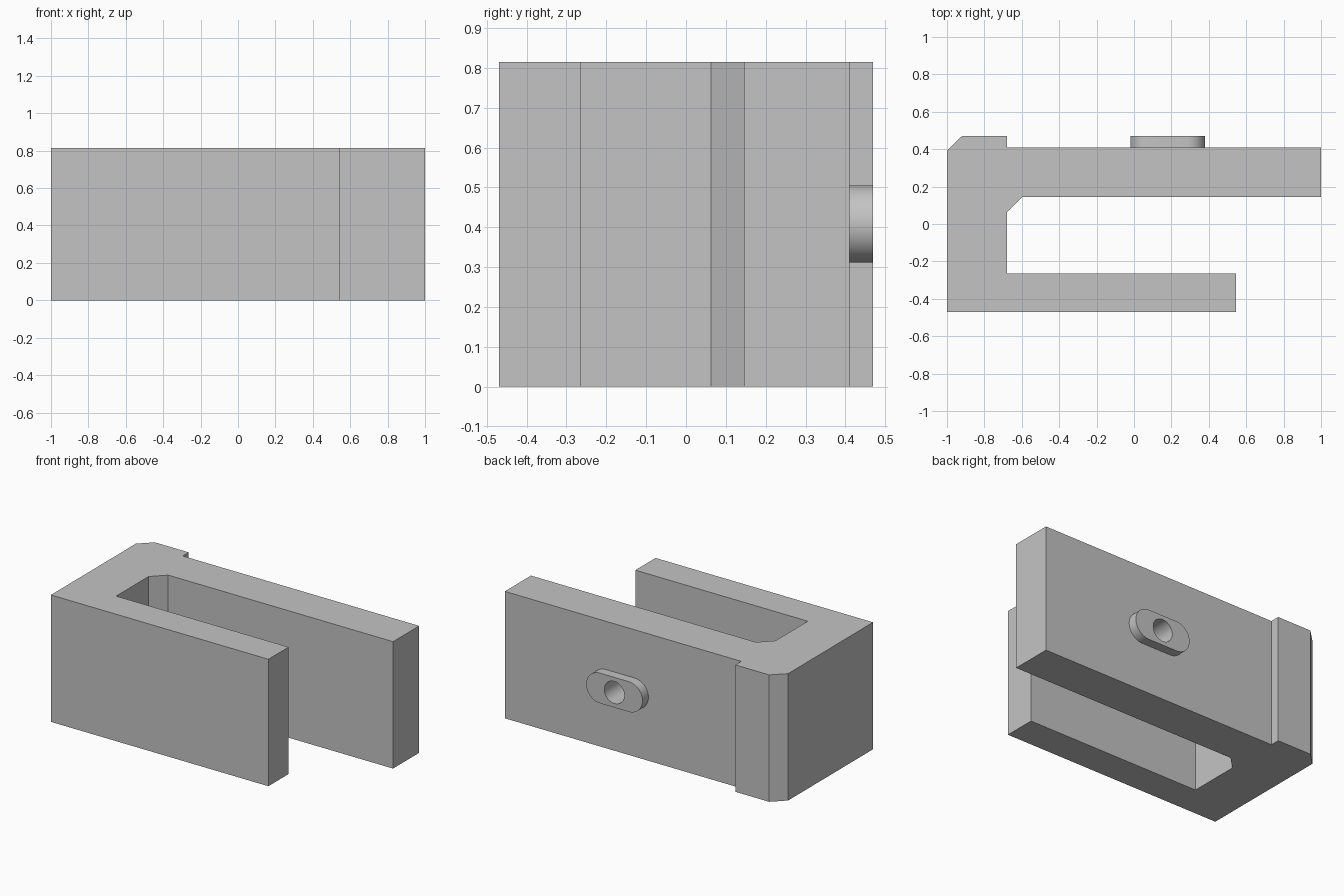
import bpy, bmesh, math
from mathutils import Matrix

cube = bpy.data.objects.get("Cube")
if cube:
    bpy.data.objects.remove(cube, do_unlink=True)

HEIGHT = 0.815
BOSS_X, BOSS_Z = 0.18, 0.408
BOSS_RADIUS, BOSS_HALF_STRAIGHT = 0.097, 0.103
HOLE_RADIUS = 0.071

grey = bpy.data.materials.new("plain grey")
grey.use_nodes = True
colour = (0.55, 0.55, 0.55, 1)
grey.diffuse_color = colour
grey.node_tree.nodes["Principled BSDF"].inputs["Base Color"].default_value = colour


def extrude(name, outline, depth, matrix=Matrix()):
    """Extrude a flat outline along its local z axis, then place it."""
    bm = bmesh.new()
    face = bm.faces.new([bm.verts.new((x, y, 0)) for x, y in outline])
    top = bmesh.ops.extrude_face_region(bm, geom=[face])["geom"]
    moved = [v for v in top if isinstance(v, bmesh.types.BMVert)]
    bmesh.ops.translate(bm, verts=moved, vec=(0, 0, depth))
    bm.transform(matrix)
    bmesh.ops.recalc_face_normals(bm, faces=bm.faces)
    mesh = bpy.data.meshes.new(name)
    bm.to_mesh(mesh)
    bm.free()
    mesh.materials.append(grey)
    obj = bpy.data.objects.new(name, mesh)
    bpy.context.collection.objects.link(obj)
    return obj


def arc(cx, radius, start, end, steps):
    angles = [start + (end - start) * i / steps for i in range(steps + 1)]
    return [(cx + radius * math.cos(a), radius * math.sin(a)) for a in angles]


def facing_back(y):
    """Outline plane upright, extruding towards +y."""
    return Matrix.Translation((BOSS_X, y, BOSS_Z)) @ Matrix.Rotation(-math.pi / 2, 4, "X")


# U-shaped body with unequal arms, chamfered corners and a raised rear lip
body = extrude("clamp_body", [
    (-1, -0.47), (0.545, -0.47), (0.545, -0.265), (-0.68, -0.265),
    (-0.68, 0.063), (-0.598, 0.145), (1, 0.145), (1, 0.41),
    (-0.68, 0.41), (-0.68, 0.47), (-0.92, 0.47), (-1, 0.392)], HEIGHT)

# Rounded slot-shaped boss on the rear arm
quarter = math.pi / 2
slot = (arc(BOSS_HALF_STRAIGHT, BOSS_RADIUS, -quarter, quarter, 24)
        + arc(-BOSS_HALF_STRAIGHT, BOSS_RADIUS, quarter, 3 * quarter, 24))
boss = extrude("slot_boss", slot, 0.07, facing_back(0.40))

# Round hole through the boss and the rear arm
circle = arc(0, HOLE_RADIUS, 0, 2 * math.pi, 48)[:-1]
cutter = extrude("hole_cutter", circle, 0.5, facing_back(0.05))
cutter.hide_render = True

for obj in (body, boss):
    cut = obj.modifiers.new("hole", "BOOLEAN")
    cut.operation = "DIFFERENCE"
    cut.solver = "EXACT"
    cut.object = cutter
    bpy.ops.object.select_all(action="DESELECT")
    obj.select_set(True)
    bpy.context.view_layer.objects.active = obj
    bpy.ops.object.modifier_apply(modifier=cut.name)
    bpy.ops.object.shade_smooth_by_angle(angle=math.radians(30))

bpy.data.objects.remove(cutter, do_unlink=True)
